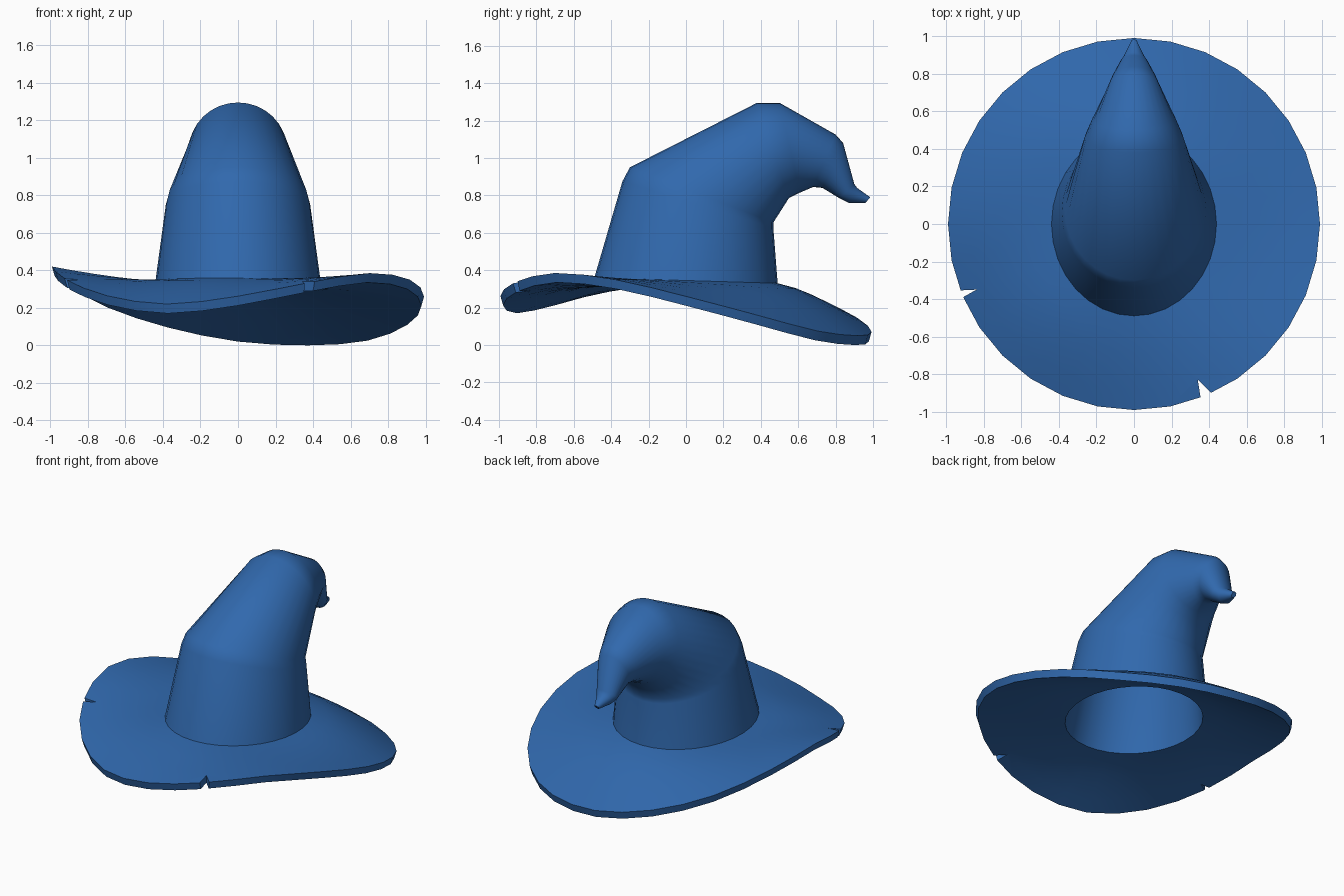
import bpy, bmesh, math
from mathutils import Vector

if "Cube" in bpy.data.objects:
    bpy.data.objects.remove(bpy.data.objects["Cube"])

N = 32
mat = bpy.data.materials.new("blue felt")
mat.diffuse_color = (0.03, 0.14, 0.42, 1)
mat.use_nodes = True
mat.node_tree.nodes["Principled BSDF"].inputs["Base Color"].default_value = mat.diffuse_color

# Crown cross-sections: front/top point (y, z), back/under point (y, z), half width
CROWN = [
    ((-.49, .36), (.49, .33), .44),
    ((-.34, .875), (.467, .625), .385),
    ((-.30, .95), (.467, .655), .37),
    ((.38, 1.295), (.55, .785), .262),
    ((.50, 1.295), (.61, .815), .225),
    ((.80, 1.125), (.68, .845), .135),
    ((.84, 1.08), (.73, .84), .115),
    ((.90, .86), (.82, .785), .075),
    ((.915, .84), (.87, .76), .055),
    ((.985, .79), (.96, .76), .016),
]
# Underside height of the wavy rim, every 22.5 degrees from +x
RIM = [.21, .11, .025, 0, .02, .095, .2, .315, .37, .30, .215, .17, .212, .285, .335, .3]


def rim_z(i):
    k, f = i // 2, (i % 2) / 2
    a, b, c, d = (RIM[(k + j) % 16] for j in (-1, 0, 1, 2))
    return b if f == 0 else (9 * (b + c) - a - d) / 16


def crown_ring(sec, inset=0, drop=0):
    (fy, fz), (by, bz), w = sec
    f, b = Vector((0, fy, fz)), Vector((0, by, bz))
    c, h = (f + b) / 2, (f - b) / 2
    h = h * ((h.length - inset) / h.length)
    pts = []
    for i in range(N):
        a = 2 * math.pi * i / N
        p = c - h * math.sin(a)
        pts.append(Vector(((w - inset) * math.cos(a), p.y, p.z - drop)))
    return pts


def brim_ring(t, under):
    base = crown_ring(CROWN[0], .03 if under else 0, .045 if under else 0)
    r = .978 if under else .992
    pts = []
    for i in range(N):
        a = 2 * math.pi * i / N
        rim = Vector((r * math.cos(a), r * math.sin(a), rim_z(i) + (0 if under else .05)))
        p = base[i].lerp(rim, t)
        p.z = base[i].z + (rim.z - base[i].z) * t ** 1.4
        pts.append(p)
    return pts


# One continuous shell: tip, crown, brim top, rim, brim underside, crown lining
ts = [.2, .4, .6, .8, 1]
rings = [crown_ring(s) for s in reversed(CROWN)]
rings += [brim_ring(t, False) for t in ts]
rings += [brim_ring(t, True) for t in reversed(ts)]
rings.append(crown_ring(CROWN[0], .03, .045))
rings += [crown_ring(s, .03) for s in CROWN[1:6]]

bm = bmesh.new()
loops = [[bm.verts.new(p) for p in r] for r in rings]
for a, b in zip(loops, loops[1:]):
    for i in range(N):
        j = (i + 1) % N
        bm.faces.new((a[i], b[i], b[j], a[j]))
bm.faces.new(loops[0])
bm.faces.new(loops[-1])
bmesh.ops.recalc_face_normals(bm, faces=bm.faces)


def make_object(name, bm):
    me = bpy.data.meshes.new(name)
    bm.to_mesh(me)
    bm.free()
    me.materials.append(mat)
    ob = bpy.data.objects.new(name, me)
    bpy.context.collection.objects.link(ob)
    return ob


hat = make_object("floppy_hat", bm)
bpy.context.view_layer.objects.active = hat
hat.select_set(True)


# Torn notches in the brim, cut with small wedges
def notch(p, apex, q):
    p, apex, q = Vector(p), Vector(apex), Vector(q)
    tri = [apex, apex + (p - apex) * 1.8, apex + (q - apex) * 1.8]
    wb = bmesh.new()
    face = wb.faces.new([wb.verts.new((v.x, v.y, -.5)) for v in tri])
    ext = bmesh.ops.extrude_face_region(wb, geom=[face])
    for v in ext["geom"]:
        if isinstance(v, bmesh.types.BMVert):
            v.co.z = 1
    bmesh.ops.recalc_face_normals(wb, faces=wb.faces)
    cutter = make_object("notch_cutter", wb)
    cutter.hide_render = True
    mod = hat.modifiers.new("notch", 'BOOLEAN')
    mod.operation, mod.solver, mod.object = 'DIFFERENCE', 'EXACT', cutter
    bpy.ops.object.modifier_apply(modifier=mod.name)
    bpy.data.objects.remove(cutter)


notch((-.945, -.355), (-.84, -.35), (-.92, -.395))
notch((.355, -.925), (.34, -.83), (.41, -.90))

bpy.ops.object.shade_smooth_by_angle(angle=math.radians(42))
